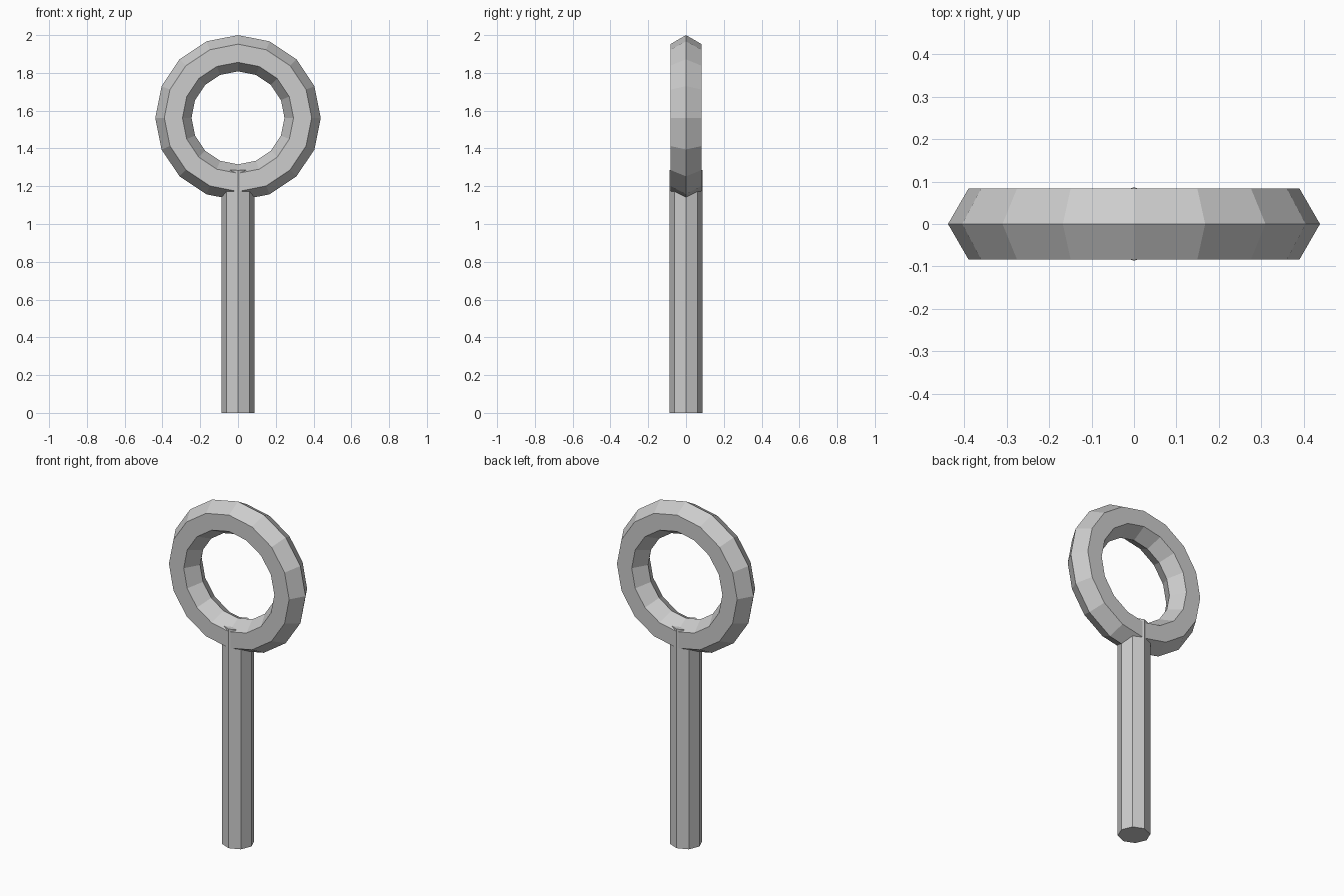
import bpy
from math import radians

cube = bpy.data.objects.get("Cube")
if cube:
    bpy.data.objects.remove(cube, do_unlink=True)

# Single grey material
GREY = (0.604, 0.604, 0.604, 1)
mat = bpy.data.materials.new("light_grey")
mat.use_nodes = True
mat.diffuse_color = GREY
bsdf = next(n for n in mat.node_tree.nodes if n.type == 'BSDF_PRINCIPLED')
bsdf.inputs["Base Color"].default_value = GREY

RING_RADIUS, TUBE_RADIUS = 0.342, 0.096
SHAFT_RADIUS, SHAFT_HEIGHT = 0.087, 1.285


def finish(name):
    """Name the new object, apply its rotation and give it flat grey faces."""
    obj = bpy.context.object
    obj.name = obj.data.name = name
    obj.data.materials.append(mat)
    bpy.ops.object.transform_apply(location=False, rotation=True, scale=True)
    bpy.ops.object.shade_flat()


# Upright ring with a hexagonal section
bpy.ops.mesh.primitive_torus_add(
    major_segments=16, minor_segments=6,
    major_radius=RING_RADIUS, minor_radius=TUBE_RADIUS,
    location=(0, 0, 2 - RING_RADIUS - TUBE_RADIUS),
    rotation=(radians(90), 0, 0))
finish("ring")

# Octagonal shaft reaching into the bottom of the ring
bpy.ops.mesh.primitive_cylinder_add(
    vertices=8, radius=SHAFT_RADIUS, depth=SHAFT_HEIGHT,
    location=(0, 0, SHAFT_HEIGHT / 2))
finish("shaft")
